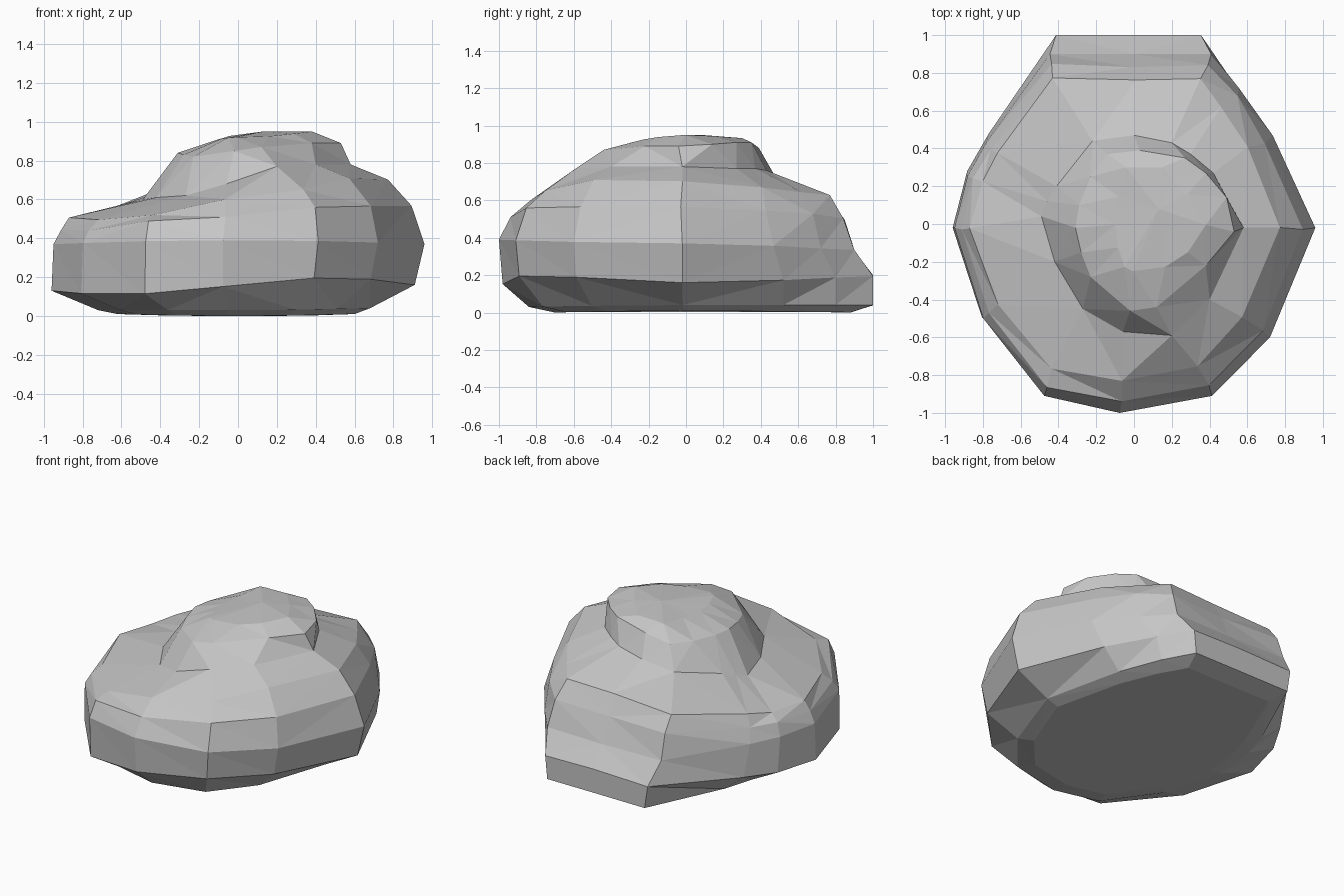
import bpy
import bmesh
import random
from mathutils import Vector

random.seed(4)

# Remove the default cube
default_cube = bpy.data.objects.get("Cube")
if default_cube:
    bpy.data.objects.remove(default_cube, do_unlink=True)


def make_material(name, colour):
    material = bpy.data.materials.new(name)
    material.use_nodes = True
    material.diffuse_color = colour
    shader = material.node_tree.nodes["Principled BSDF"]
    shader.inputs["Base Color"].default_value = colour
    shader.inputs["Roughness"].default_value = 0.9
    return material


# Plan outline, counter-clockwise from the +x tip, in units of each ring's reach
outline = [
    (1, -.02), (.74, .52), (.54, .8), (.39, 1), (0, 1), (-.43, 1),
    (-.8, .48), (-.92, .28), (-1, -.02), (-.84, -.5), (-.5, -.91),
    (-.08, -1), (.43, -.91), (.75, -.6),
]

# Each ring gives (reach, height) towards left, right, front and back
# where left is -x and right is +x on the plan, then the sideways rise of
# its front and the extra width of its back
underside = [(.62, .01), (.6, .01), (.7, 0), (.88, 0), 0, .2]
body_rings = [
    [(.72, .03), (.68, .04), (.84, .03), (1, .04), 0, .22],    # bottom rim
    [(.96, .13), (.91, .16), (.98, .16), (1, .2), .1, 0],      # lower edge
    [(.95, .37), (.96, .37), (1, .39), (.9, .33), 0, .1],      # widest girth
    [(.92, .44), (.9, .57), (.94, .52), (.84, .5), .06, .14],  # shoulder
    [(.86, .5), (.77, .71), (.84, .6), (.77, .62), .12, .15],  # shelf edge
]
crown_top = [(.1, .91), (.38, .95), (.25, .92), (.3, .93), 0, 0]

# Lopsided crown: where it meets the body, and its upper rim
crown_foot = [
    (.58, -.02, .78), (.42, .27, .77), (.3, .37, .77), (.2, .43, .76),
    (0, .47, .74), (-.22, .44, .7), (-.41, .2, .65), (-.46, .12, .62),
    (-.49, .04, .6), (-.42, -.2, .61), (-.27, -.45, .62),
    (-.06, -.57, .68), (.2, -.59, .77), (.4, -.4, .78),
]
crown_rim = [
    (.53, -.04, .89), (.49, .14, .9), (.38, .27, .91), (.27, .35, .91),
    (.03, .39, .88), (-.14, .37, .84), (-.23, .25, .84), (-.29, .1, .84),
    (-.31, -.02, .84), (-.28, -.15, .83), (-.23, -.28, .82),
    (-.02, -.46, .85), (.12, -.44, .87), (.38, -.22, .89),
]


def ring_points(ring):
    """Place the outline on a ring, blending the heights of its sides."""
    left, right, front, back, rise, flare = ring
    points = []
    for u, v in outline:
        side = right if u >= 0 else left
        end = back if v >= 0 else front
        weight = u * u / (u * u + v * v)
        height = weight * side[1] + (1 - weight) * end[1]
        reach = side[0]
        if v > 0:
            reach += flare * (1 - weight)
        else:
            height += rise * u * (1 - weight)
        points.append(Vector((u * reach, v * end[0], height)))
    return points


def chip(point, amount):
    """Nudge a point a little so that the facets look broken."""
    return point + Vector([random.uniform(-amount, amount) for axis in range(3)])


def build_rock(name, material):
    # Stack the layers from the underside to the crown top
    stack = [ring_points(underside)]
    stack += [ring_points(ring) for ring in body_rings]
    stack[-2:] = [[chip(p, 0.012) for p in layer] for layer in stack[-2:]]
    stack += [crown_foot, crown_rim, ring_points(crown_top)]

    bm = bmesh.new()
    layers = [[bm.verts.new(point) for point in layer] for layer in stack]

    # Skin between neighbouring layers, split along the outward diagonal
    count = len(outline)
    for lower, upper in zip(layers, layers[1:]):
        for i in range(count):
            j = (i + 1) % count
            a, b, c, d = lower[i], lower[j], upper[j], upper[i]
            if (a.co - c.co).length < (b.co - d.co).length:
                bm.faces.new((a, b, c))
                bm.faces.new((a, c, d))
            else:
                bm.faces.new((a, b, d))
                bm.faces.new((b, c, d))

    # Flat underside and slightly domed summit
    bm.faces.new(list(reversed(layers[0])))
    summit = bm.verts.new((0.13, 0.08, 0.95))
    for i in range(count):
        bm.faces.new((layers[-1][i], layers[-1][(i + 1) % count], summit))

    bmesh.ops.recalc_face_normals(bm, faces=bm.faces)
    mesh = bpy.data.meshes.new(name)
    bm.to_mesh(mesh)
    bm.free()
    mesh.materials.append(material)
    rock = bpy.data.objects.new(name, mesh)
    bpy.context.collection.objects.link(rock)
    return rock


stone_grey = make_material("stone_grey", (0.56, 0.56, 0.56, 1))
build_rock("boulder", stone_grey)
